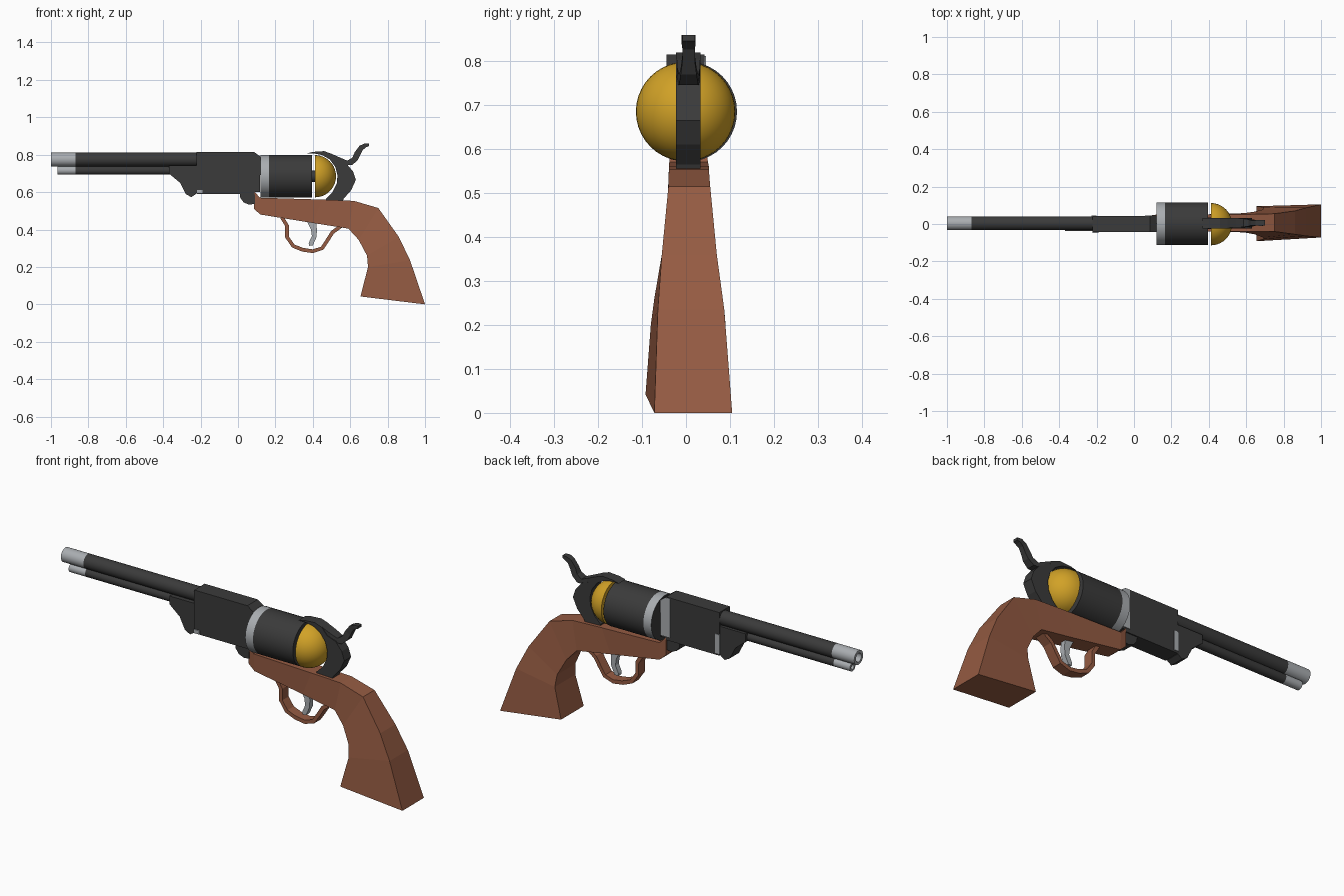
import bpy, bmesh, math
from mathutils import Vector

def material(name, rgb):
    m = bpy.data.materials.new(name)
    m.diffuse_color = (*rgb, 1)
    return m

DARK = material("dark steel", (0.043, 0.043, 0.043))
SILVER = material("bright steel", (0.40, 0.42, 0.44))
GOLD = material("gold", (0.64, 0.36, 0.02))
WOOD = material("brown wood", (0.30, 0.105, 0.055))
YC = 0.004  # centre plane of the narrow parts

def finish(name, bm, mats, smooth=False):
    bmesh.ops.recalc_face_normals(bm, faces=bm.faces)
    me = bpy.data.meshes.new(name)
    bm.to_mesh(me)
    bm.free()
    for m in mats:
        me.materials.append(m)
    ob = bpy.data.objects.new(name, me)
    bpy.context.collection.objects.link(ob)
    if smooth:
        bpy.ops.object.select_all(action='DESELECT')
        ob.select_set(True)
        bpy.context.view_layer.objects.active = ob
        bpy.ops.object.shade_smooth_by_angle(angle=math.radians(35))
    return ob

def prism(name, pts, y0, y1, mat):
    """Extrude an xz outline from y0 to y1."""
    bm = bmesh.new()
    f = bm.faces.new([bm.verts.new((x, y0, z)) for x, z in pts])
    g = bmesh.ops.extrude_face_region(bm, geom=[f])['geom']
    bmesh.ops.translate(bm, vec=(0, y1 - y0, 0),
                        verts=[v for v in g if isinstance(v, bmesh.types.BMVert)])
    return finish(name, bm, [mat])

def lathe(name, prof, y, z, mats, rule=lambda x: 0, n=32):
    """Revolve (x, radius) points about a line along x; rule picks the colour."""
    bm = bmesh.new()
    rings = []
    for x, r in prof:
        if r == 0:
            rings.append([bm.verts.new((x, y, z))] * n)
        else:
            rings.append([bm.verts.new((x, y + r * math.cos(2 * math.pi * i / n),
                                        z + r * math.sin(2 * math.pi * i / n))) for i in range(n)])
    for a, b in zip(rings, rings[1:]):
        for i in range(n):
            j = (i + 1) % n
            vs = list(dict.fromkeys([a[i], a[j], b[j], b[i]]))
            f = bm.faces.new(vs)
            f.material_index = rule(f.calc_center_median().x)
    return finish(name, bm, mats, True)

def loft(name, sections, mat, closed=False):
    """Skin a row of four-point sections."""
    bm = bmesh.new()
    rings = [[bm.verts.new(p) for p in s] for s in sections]
    pairs = list(zip(rings, rings[1:]))
    if closed:
        pairs.append((rings[-1], rings[0]))
    else:
        bm.faces.new(rings[0])
        bm.faces.new(rings[-1])
    for a, b in pairs:
        for i in range(4):
            j = (i + 1) % 4
            bm.faces.new([a[i], a[j], b[j], b[i]])
    return finish(name, bm, [mat])

# Barrel and loading rod, bright at the muzzle end, hollow
tip = lambda x: 0 if x < -0.87 else 1
lathe("barrel", [(-0.88, 0), (-0.88, 0.023), (-1, 0.023), (-1, 0.037), (-0.87, 0.037),
                 (-0.15, 0.037), (-0.15, 0)], YC, 0.774, [SILVER, DARK], tip, 24)
lathe("loading_rod", [(-0.92, 0), (-0.92, 0.012), (-0.965, 0.012), (-0.965, 0.023),
                      (-0.87, 0.023), (-0.3, 0.023), (-0.3, 0)], YC, 0.716, [SILVER, DARK], tip, 20)

# Barrel housing with the rod bracket in front and the round lug behind
prism("barrel_housing", [(-0.222, 0.815), (0.085, 0.815), (0.12, 0.79), (0.118, 0.60),
                         (0.085, 0.60), (0.085, 0.59), (-0.222, 0.59)], -0.044, 0.042, DARK)
prism("rod_bracket", [(-0.37, 0.742), (-0.37, 0.70), (-0.31, 0.65), (-0.28, 0.59), (-0.25, 0.573),
                      (-0.225, 0.59), (-0.215, 0.62), (-0.215, 0.742)], -0.038, 0.038, DARK)
prism("rear_lug", [(0.01, 0.60), (0.012, 0.57), (0.03, 0.545), (0.06, 0.533), (0.09, 0.537),
                   (0.09, 0.60)], -0.036, 0.036, DARK)
# Bright worn patches on the housing
prism("housing_rear_plate", [(0.06, 0.61), (0.115, 0.61), (0.117, 0.79), (0.085, 0.812), (0.06, 0.812)],
      0.04, 0.045, SILVER)
prism("housing_front_plate", [(-0.226, 0.60), (-0.20, 0.60), (-0.20, 0.70), (-0.226, 0.70)],
      0.038, 0.045, SILVER)
prism("housing_wedge", [(-0.222, 0.595), (-0.19, 0.595), (-0.19, 0.612), (-0.222, 0.612)],
      -0.049, -0.04, SILVER)

# Drum with bright front band
lathe("drum", [(0.12, 0), (0.12, 0.114), (0.165, 0.114), (0.395, 0.114), (0.395, 0)],
      0.002, 0.685, [SILVER, DARK], lambda x: 0 if 0.121 < x < 0.165 else 1, 40)
# Axle joining drum and dome
lathe("drum_axle", [(0.39, 0), (0.39, 0.03), (0.42, 0.03), (0.42, 0)], YC, 0.685, [DARK], n=16)

# Gold half-dome behind the drum
R = 0.113
dome = [(0.411, 0)] + [(0.411 + R * math.sin(a), R * math.cos(a))
                       for a in [math.pi / 2 * i / 10 for i in range(10)]] + [(0.411 + R, 0)]
lathe("gold_dome", dome, -0.001, 0.685, [GOLD], n=40)

# Hooked rear frame around the dome
prism("rear_frame", [(0.365, 0.806), (0.40, 0.815), (0.46, 0.819), (0.50, 0.805), (0.53, 0.77), (0.58, 0.752),
                     (0.615, 0.71), (0.63, 0.665), (0.605, 0.61), (0.565, 0.565), (0.56, 0.55),
                     (0.47, 0.55), (0.47, 0.565), (0.505, 0.60), (0.528, 0.645), (0.532, 0.69),
                     (0.52, 0.735), (0.49, 0.775), (0.45, 0.798), (0.41, 0.806)], -0.023, 0.033, DARK)

# Hammer: narrow curved spur, given as upper and lower points with half width
spur = [(0.50, 0.805, 0.53, 0.76, 0.026), (0.545, 0.785, 0.56, 0.745, 0.026),
        (0.585, 0.768, 0.61, 0.745, 0.022), (0.612, 0.785, 0.64, 0.77, 0.018),
        (0.625, 0.815, 0.655, 0.80, 0.014), (0.65, 0.848, 0.668, 0.826, 0.014),
        (0.675, 0.859, 0.685, 0.84, 0.016), (0.70, 0.859, 0.70, 0.846, 0.014)]
loft("hammer", [[(xa, 0.006 - w, za), (xa, 0.006 + w, za), (xb, 0.006 + w, zb), (xb, 0.006 - w, zb)]
                for xa, za, xb, zb, w in spur], DARK)

# Wooden body and grip: back edge, front edge, then y limits of each
body = [(0.085, 0.605, 0.085, 0.51, -0.036, 0.045, -0.034, 0.045),
        (0.118, 0.57, 0.12, 0.48, -0.038, 0.05, -0.036, 0.048),
        (0.45, 0.56, 0.40, 0.435, -0.039, 0.052, -0.038, 0.052),
        (0.62, 0.553, 0.59, 0.405, -0.039, 0.052, -0.045, 0.058),
        (0.75, 0.515, 0.645, 0.345, -0.04, 0.055, -0.055, 0.066),
        (0.86, 0.36, 0.69, 0.26, -0.055, 0.07, -0.072, 0.078),
        (0.92, 0.235, 0.695, 0.20, -0.064, 0.087, -0.08, 0.09),
        (1.0, 0.0, 0.655, 0.042, -0.072, 0.105, -0.092, 0.095)]
loft("wooden_grip", [[(xa, a0, za), (xa, a1, za), (xb, b1, zb), (xb, b0, zb)]
                     for xa, za, xb, zb, a0, a1, b0, b1 in body], WOOD)

# Trigger guard: flat band swept along a path
path = [Vector(p) for p in [(0.235, 0.465), (0.262, 0.42), (0.262, 0.36), (0.295, 0.312), (0.345, 0.292),
                            (0.40, 0.284), (0.45, 0.30), (0.48, 0.345), (0.505, 0.385), (0.56, 0.425)]]
band = []
for i, p in enumerate(path):
    t = (path[min(i + 1, len(path) - 1)] - path[max(i - 1, 0)]).normalized()
    s = Vector((-t.y, t.x)) * 0.01
    a, b = p + s, p - s
    band.append([(a.x, YC - 0.026, a.y), (a.x, YC + 0.026, a.y), (b.x, YC + 0.026, b.y), (b.x, YC - 0.026, b.y)])
loft("trigger_guard", band, WOOD)

# Trigger
prism("trigger", [(0.36, 0.46), (0.415, 0.46), (0.422, 0.40), (0.42, 0.36), (0.40, 0.315),
                  (0.38, 0.313), (0.378, 0.328), (0.395, 0.365), (0.39, 0.40)], YC - 0.014, YC + 0.014, SILVER)
